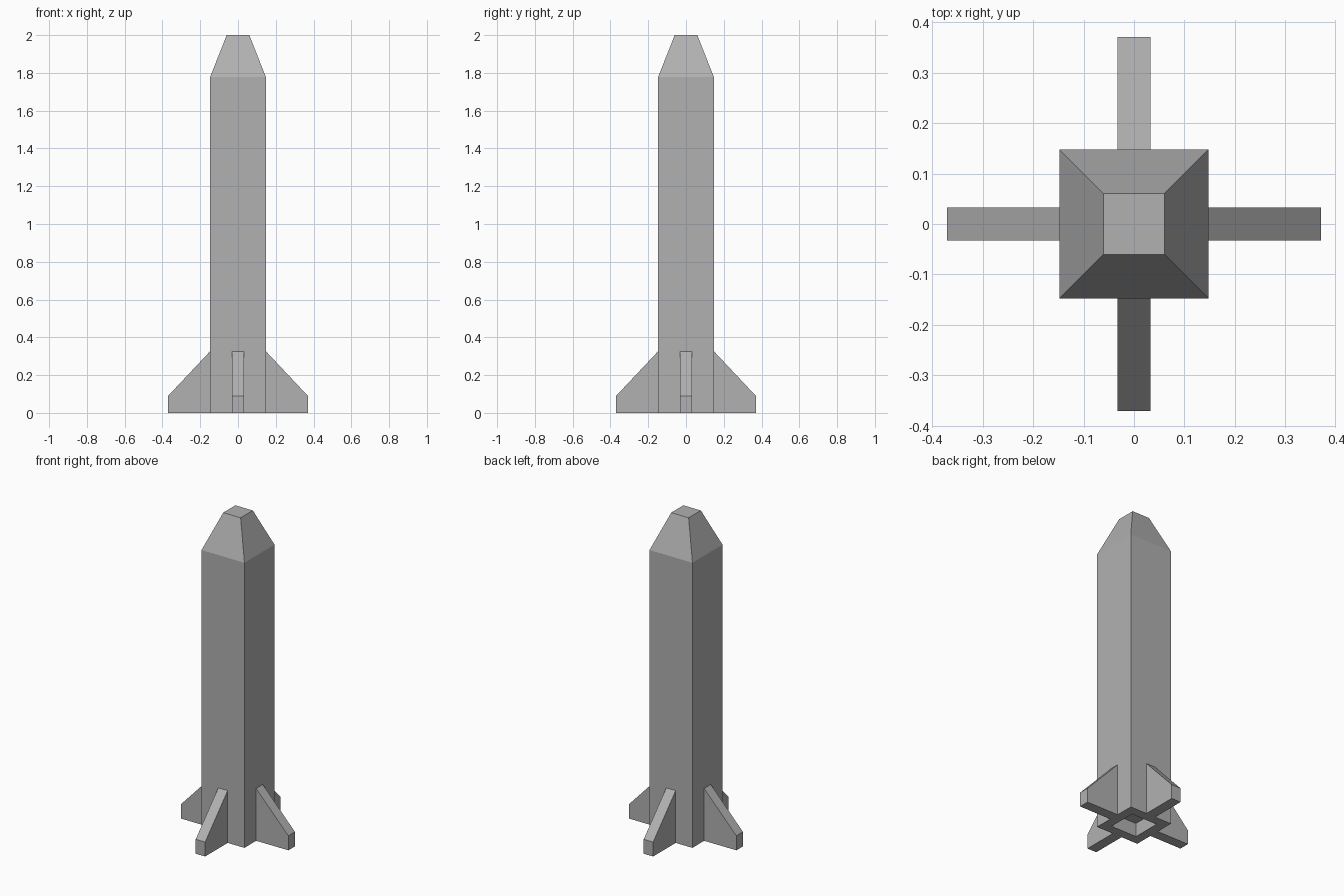
import bpy, bmesh
from math import pi
from mathutils import Matrix

if "Cube" in bpy.data.objects:
    bpy.data.objects.remove(bpy.data.objects["Cube"])

HALF = 0.148          # half width of the square body
FIN_T = 0.065         # fin thickness

# Mid-dark grey shared by all parts
grey = bpy.data.materials.new("dark_grey")
grey.diffuse_color = (0.44, 0.44, 0.44, 1)
grey.use_nodes = True
grey.node_tree.nodes["Principled BSDF"].inputs["Base Color"].default_value = grey.diffuse_color


def finish(bm, name):
    bmesh.ops.recalc_face_normals(bm, faces=bm.faces)
    mesh = bpy.data.meshes.new(name)
    bm.to_mesh(mesh)
    bm.free()
    mesh.materials.append(grey)
    obj = bpy.data.objects.new(name, mesh)
    bpy.context.collection.objects.link(obj)
    return obj


# Square body with tapered nose and a hollow exhaust, lofted through square rings
def square_loft(name, sections):
    bm = bmesh.new()
    rings = [[bm.verts.new((sx * h, sy * h, z))
              for sx, sy in ((-1, -1), (1, -1), (1, 1), (-1, 1))]
             for h, z in sections]
    for a, b in zip(rings, rings[1:]):
        for i in range(4):
            j = (i + 1) % 4
            bm.faces.new((a[i], a[j], b[j], b[i]))
    bm.faces.new(rings[0])
    bm.faces.new(rings[-1])
    return finish(bm, name)


square_loft("rocket_body", [
    (0.09, 0.085), (0.09, 0.0),      # exhaust recess
    (HALF, 0.0), (HALF, 1.777),      # fuselage
    (0.06, 2.0),                     # blunt nose
])


# Fin profile extruded to thickness, then turned around the body
def fin(name, angle):
    bm = bmesh.new()
    profile = [(HALF, 0.0), (0.37, 0.0), (0.37, 0.09), (HALF, 0.326)]
    face = bm.faces.new([bm.verts.new((x, -FIN_T / 2, z)) for x, z in profile])
    ext = bmesh.ops.extrude_face_region(bm, geom=[face])
    verts = [v for v in ext["geom"] if isinstance(v, bmesh.types.BMVert)]
    bmesh.ops.translate(bm, verts=verts, vec=(0, FIN_T, 0))
    bmesh.ops.transform(bm, matrix=Matrix.Rotation(angle, 4, 'Z'), verts=bm.verts)
    return finish(bm, name)


for i, side in enumerate(("right", "back", "left", "front")):
    fin(side + "_fin", i * pi / 2)
